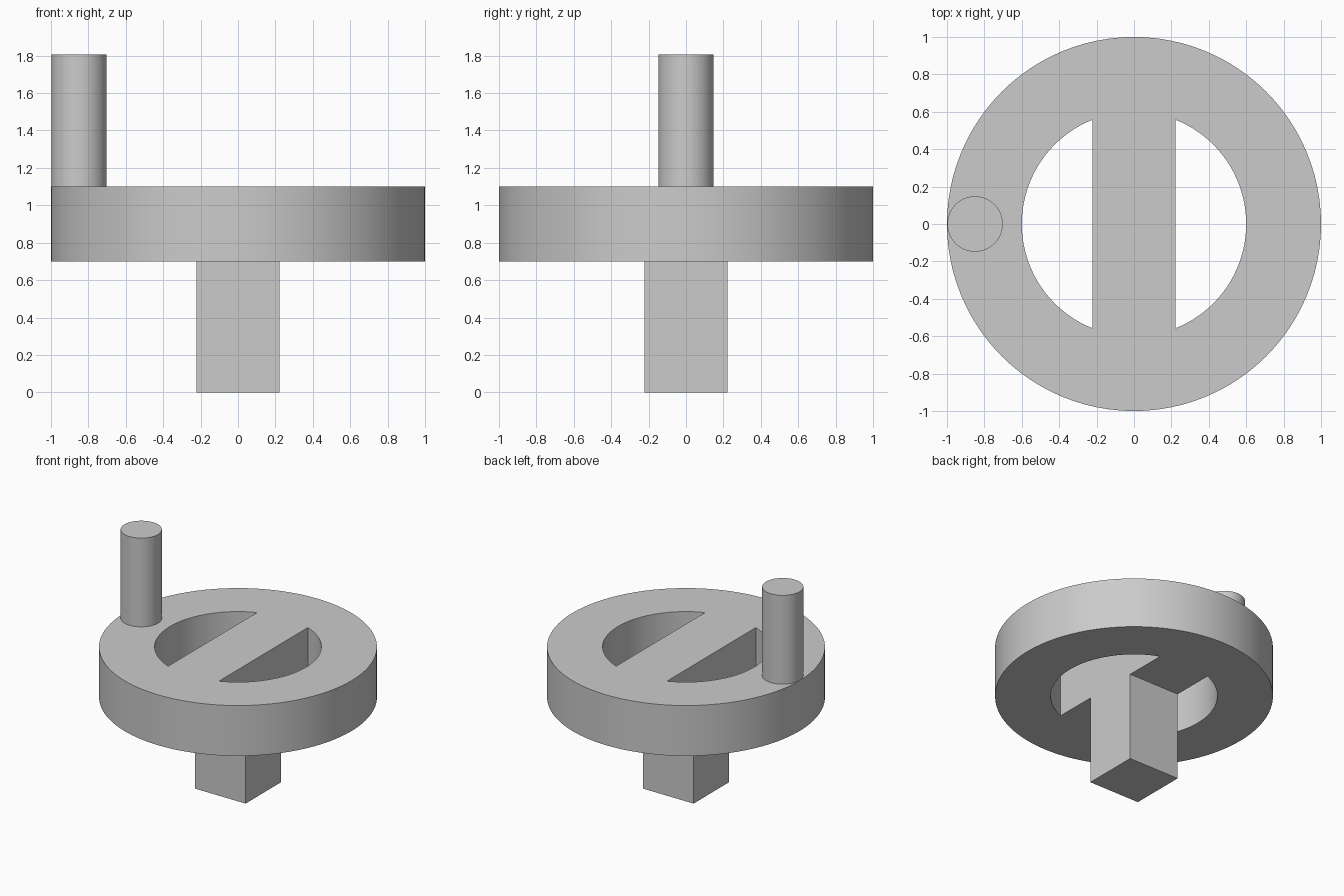
import bpy, bmesh, math
from mathutils import Matrix

cube = bpy.data.objects.get("Cube")
if cube:
    bpy.data.objects.remove(cube, do_unlink=True)

grey = bpy.data.materials.new("plain grey")
grey.use_nodes = True
colour = (0.6, 0.6, 0.6, 1)
grey.diffuse_color = colour
grey.node_tree.nodes["Principled BSDF"].inputs["Base Color"].default_value = colour

SEGMENTS = 96
HALF = 0.223            # half width of the square post and the crossbar
BOTTOM, TOP = 0.7, 1.1  # wheel height range


def add_prism(name, outline, z0, z1):
    """Extrude a closed outline of (x, y) points from z0 to z1."""
    bm = bmesh.new()
    face = bm.faces.new([bm.verts.new((x, y, z0)) for x, y in outline])
    lid = bmesh.ops.extrude_face_region(bm, geom=[face])["geom"]
    verts = [v for v in lid if isinstance(v, bmesh.types.BMVert)]
    bmesh.ops.translate(bm, verts=verts, vec=(0, 0, z1 - z0))
    bmesh.ops.recalc_face_normals(bm, faces=bm.faces)
    mesh = bpy.data.meshes.new(name)
    bm.to_mesh(mesh)
    bm.free()
    mesh.materials.append(grey)
    obj = bpy.data.objects.new(name, mesh)
    bpy.context.collection.objects.link(obj)
    return obj


def arc(radius, start, end, steps, cx=0):
    return [(cx + radius * math.cos(a), radius * math.sin(a))
            for a in (start + (end - start) * i / steps for i in range(steps + 1))]


def circle(radius, cx=0):
    return arc(radius, 0, math.tau, SEGMENTS, cx)[:-1]


def select_only(obj):
    bpy.ops.object.select_all(action='DESELECT')
    obj.select_set(True)
    bpy.context.view_layer.objects.active = obj


# Wheel disc with two half-moon openings that leave a crossbar
wheel = add_prism("wheel", circle(1), BOTTOM, TOP)
reach = math.acos(HALF / 0.6)
for side in (0, math.pi):
    cutter = add_prism("opening_cutter", arc(0.6, side - reach, side + reach, 40),
                       BOTTOM - 0.1, TOP + 0.1)
    cutter.hide_render = True
    cut = wheel.modifiers.new("opening", 'BOOLEAN')
    cut.object = cutter
    cut.operation = 'DIFFERENCE'
    cut.solver = 'EXACT'
    select_only(wheel)
    bpy.ops.object.modifier_apply(modifier=cut.name)
    bpy.data.objects.remove(cutter, do_unlink=True)

# Square post below the crossbar
add_prism("square_post", [(-HALF, -HALF), (HALF, -HALF), (HALF, HALF), (-HALF, HALF)],
          0, BOTTOM)

# Upright handle near the rim
handle = add_prism("handle", circle(0.148, -0.85), TOP, 1.805)

for obj in (wheel, handle):
    select_only(obj)
    bpy.ops.object.shade_smooth_by_angle(angle=math.radians(30))
